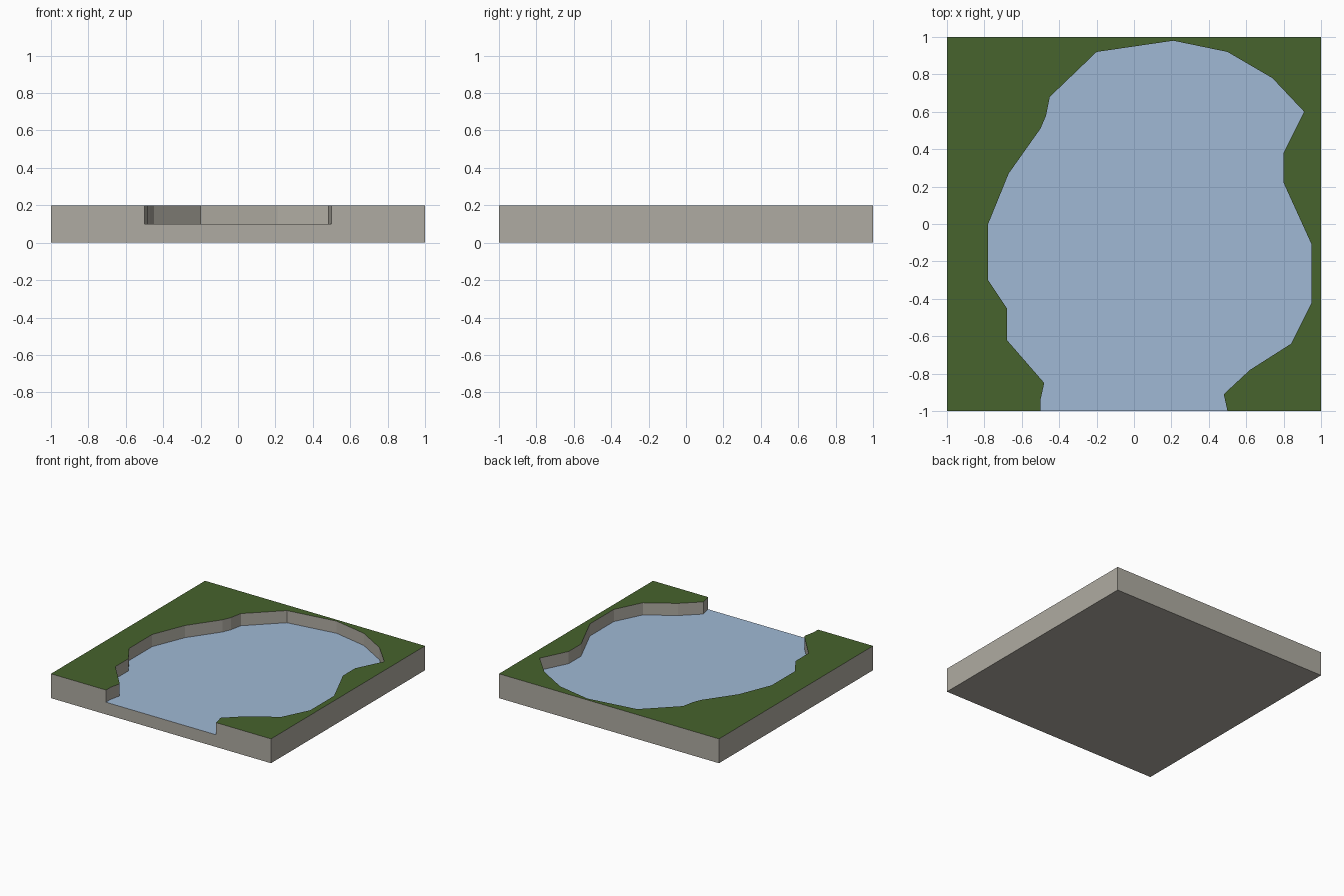
import bpy
import bmesh

default_cube = bpy.data.objects.get("Cube")
if default_cube:
    bpy.data.objects.remove(default_cube, do_unlink=True)

WATER_LEVEL, BANK_LEVEL = 0.1, 0.2

# Shoreline from the left side of the outlet round to the right side
SHORE = [(-.5, -1), (-.5, -.94), (-.48, -.85), (-.68, -.62), (-.68, -.45),
         (-.78, -.3), (-.78, 0), (-.67, .27), (-.5, .51), (-.47, .58),
         (-.45, .68), (-.2, .92), (.21, .98), (.5, .92), (.74, .78),
         (.91, .6), (.8, .38), (.8, .22), (.95, -.11), (.95, -.42),
         (.84, -.64), (.62, -.78), (.48, -.91), (.5, -1)]
CORNERS = [(1, -1), (1, 1), (-1, 1), (-1, -1)]


def make_material(name, colour):
    material = bpy.data.materials.new(name)
    material.use_nodes = True
    rgba = (*colour, 1)
    material.diffuse_color = rgba
    shader = next(n for n in material.node_tree.nodes if n.type == 'BSDF_PRINCIPLED')
    shader.inputs["Base Color"].default_value = rgba
    shader.inputs["Roughness"].default_value = 0.9
    return material


stone = make_material("stone", (.43, .41, .36))
grass = make_material("grass", (.063, .125, .026))
water = make_material("water", (.35, .485, .665))


def make_object(name, bm, materials):
    mesh = bpy.data.meshes.new(name)
    bm.to_mesh(mesh)
    bm.free()
    for material in materials:
        mesh.materials.append(material)
    obj = bpy.data.objects.new(name, mesh)
    bpy.context.collection.objects.link(obj)
    return obj


def ring(bm, points, z):
    return [bm.verts.new((x, y, z)) for x, y in points]


bm = bmesh.new()
shore_low = ring(bm, SHORE, WATER_LEVEL)
shore_high = ring(bm, SHORE, BANK_LEVEL)
base = ring(bm, CORNERS, 0)
rim = ring(bm, CORNERS, BANK_LEVEL)

# Grass bank wrapping the pond, and the water surface
bank_face = bm.faces.new(shore_high + rim)
water_face = bm.faces.new(shore_low)

# Stone walls down to the water
for i in range(len(SHORE) - 1):
    bm.faces.new((shore_low[i], shore_low[i + 1], shore_high[i + 1], shore_high[i]))

# Outer sides, notched front and underside
for i in range(3):
    bm.faces.new((base[i], base[i + 1], rim[i + 1], rim[i]))
bm.faces.new((base[3], base[0], rim[0], shore_high[-1], shore_low[-1],
              shore_low[0], shore_high[0], rim[3]))
bm.faces.new(base)

bank_face.material_index = 1
water_face.material_index = 2
bmesh.ops.recalc_face_normals(bm, faces=bm.faces)
make_object("pond_tile", bm, [stone, grass, water])
